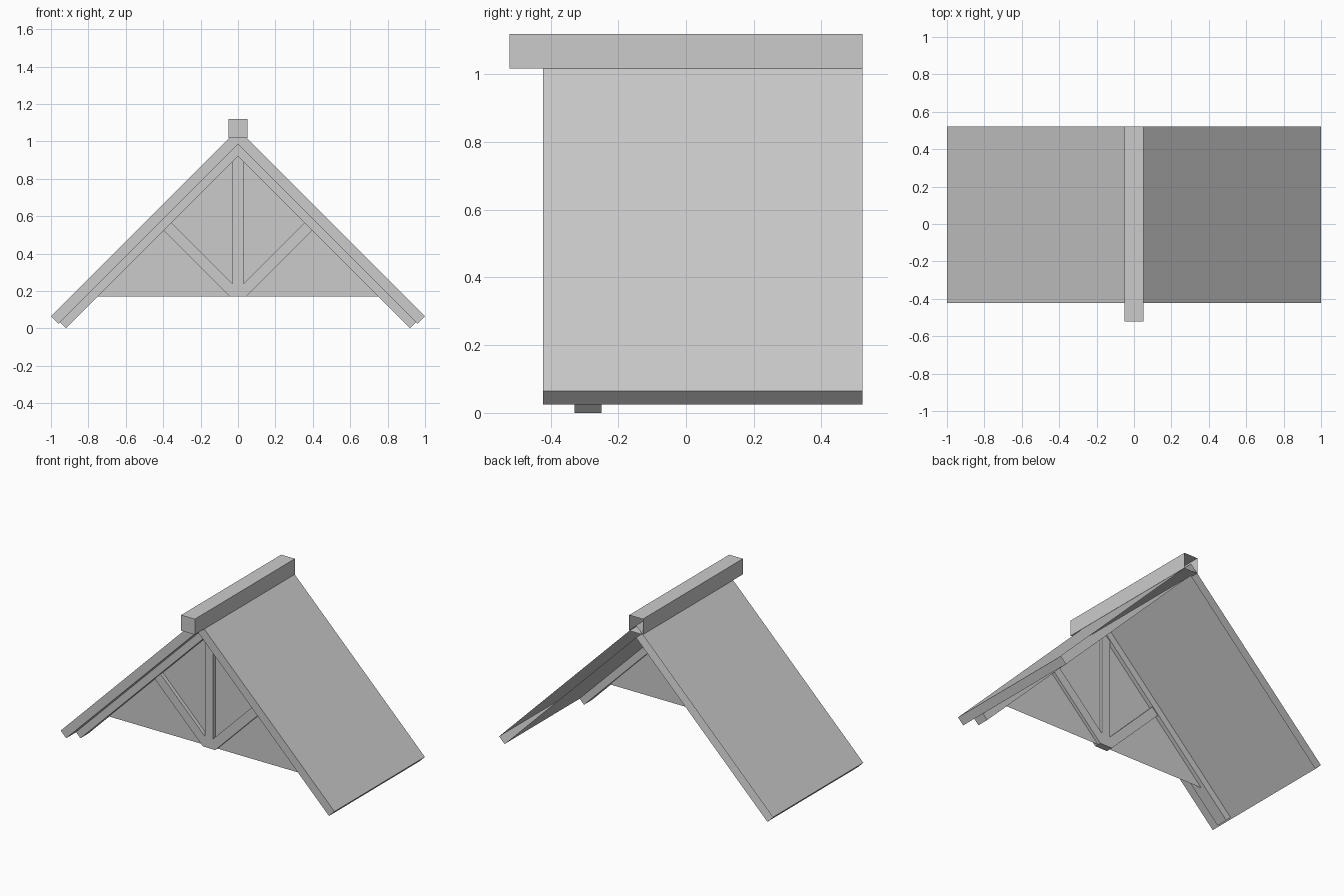
import bpy, bmesh

if "Cube" in bpy.data.objects:
    bpy.data.objects.remove(bpy.data.objects["Cube"])


def extrude_profile(name, pts, y0, y1, open_back=False):
    """Extrude an (x, z) outline along y; optionally leave the back end open."""
    bm = bmesh.new()
    front = [bm.verts.new((x, y0, z)) for x, z in pts]
    back = [bm.verts.new((x, y1, z)) for x, z in pts]
    n = len(pts)
    bm.faces.new(front)
    back_face = bm.faces.new(back[::-1])
    for i in range(n):
        j = (i + 1) % n
        bm.faces.new((front[j], front[i], back[i], back[j]))
    bmesh.ops.recalc_face_normals(bm, faces=bm.faces[:])
    if open_back:
        bmesh.ops.delete(bm, geom=[back_face], context='FACES_ONLY')
    mesh = bpy.data.meshes.new(name)
    bm.to_mesh(mesh)
    bm.free()
    ob = bpy.data.objects.new(name, mesh)
    bpy.context.collection.objects.link(ob)
    return ob


def mirror_x(ob):
    ob.modifiers.new("mirror", 'MIRROR').use_axis[0] = True
    ob.modifiers["mirror"].use_clip = True
    return ob


def chevron(half):
    """Full symmetric outline from its right half (apex to apex)."""
    return half + [(-x, z) for x, z in half[-2:0:-1]]


def v_outline(apex_out, end_out, end_in, apex_in):
    return [apex_out, end_out, end_in, apex_in,
            (-end_in[0], end_in[1]), (-end_out[0], end_out[1])]


# Ridge beam, open where it meets the main roof
extrude_profile("ridge_beam",
                [(-.05, 1.017), (.05, 1.017), (.05, 1.12), (-.05, 1.12)],
                -.522, .522, open_back=True)

# Roof slabs
extrude_profile("roof_slabs",
                v_outline((0, 1.065), (1.0, .065), (.96, .025), (0, .985)),
                -.422, .522, open_back=True)

# Gable rafters under the slabs
extrude_profile("gable_rafters",
                v_outline((0, .985), (.9525, .0325), (.92, 0), (0, .92)),
                -.33, -.25)

# Thin gable panel
mesh = bpy.data.meshes.new("gable_panel")
mesh.from_pydata([(-.75, -.277, .17), (.75, -.277, .17), (0, -.277, .92)],
                 [], [(0, 1, 2)])
bpy.context.collection.objects.link(bpy.data.objects.new("gable_panel", mesh))

# King post and the pair of diagonal braces
extrude_profile("king_post",
                [(-.03, .17), (.03, .17), (.03, .89), (0, .92), (-.03, .89)],
                -.302, -.256)
mirror_x(extrude_profile("diagonal_braces",
                         [(.03, .17), (.045, .17), (.3975, .5225),
                          (.355, .565), (.03, .24)],
                         -.302, -.256))
